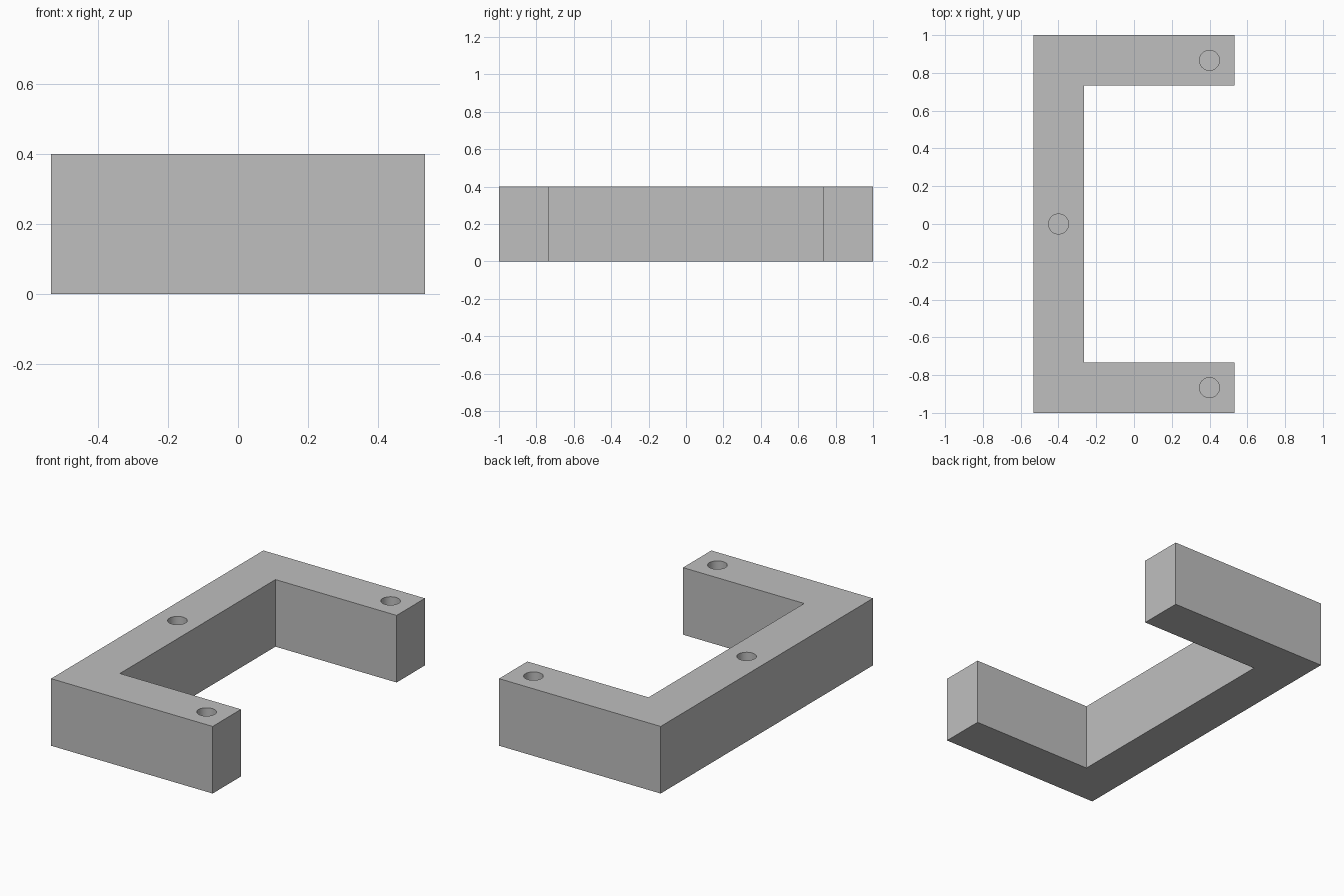
import bpy
import bmesh

if "Cube" in bpy.data.objects:
    bpy.data.objects.remove(bpy.data.objects["Cube"])

# Overall sizes
HALF_X, HALF_Y, HEIGHT = 0.533, 1.0, 0.4
WALL = 0.267
HOLE_RADIUS, HOLE_DEPTH = 0.053, 0.267

grey = bpy.data.materials.new("plain grey")
grey.use_nodes = True
colour = (0.52, 0.52, 0.52, 1)
grey.diffuse_color = colour
grey.node_tree.nodes["Principled BSDF"].inputs["Base Color"].default_value = colour

# C-shaped bracket body: outline extruded upward
inner_x, inner_y = -HALF_X + WALL, HALF_Y - WALL
half = [(HALF_X, inner_y), (HALF_X, HALF_Y), (-HALF_X, HALF_Y)]
outline = half + [(x, -y) for x, y in reversed(half)]
outline += [(inner_x, -inner_y), (inner_x, inner_y)]

bm = bmesh.new()
base = bm.faces.new([bm.verts.new((x, y, 0)) for x, y in outline])
top = bmesh.ops.extrude_face_region(bm, geom=[base], use_keep_orig=True)["geom"]
bmesh.ops.translate(bm, vec=(0, 0, HEIGHT),
                    verts=[v for v in top if isinstance(v, bmesh.types.BMVert)])
bmesh.ops.recalc_face_normals(bm, faces=bm.faces[:])
mesh = bpy.data.meshes.new("bracket_body")
bm.to_mesh(mesh)
bm.free()
mesh.materials.append(grey)
body = bpy.data.objects.new("bracket_body", mesh)
bpy.context.collection.objects.link(body)

# Blind screw holes: one in the middle of the spine, one near each arm end
end_x, arm_y = HALF_X - WALL / 2, HALF_Y - WALL / 2
for x, y in [(-end_x, 0), (end_x, arm_y), (end_x, -arm_y)]:
    bpy.ops.mesh.primitive_cylinder_add(vertices=48, radius=HOLE_RADIUS,
                                        depth=HOLE_DEPTH * 2, location=(x, y, HEIGHT))
    cutter = bpy.context.object
    cutter.name = "hole_cutter"
    cutter.hide_render = True
    cutter.data.materials.append(grey)
    cut = body.modifiers.new("screw_hole", "BOOLEAN")
    cut.operation = "DIFFERENCE"
    cut.solver = "EXACT"
    cut.object = cutter
    bpy.ops.object.select_all(action="DESELECT")
    body.select_set(True)
    bpy.context.view_layer.objects.active = body
    bpy.ops.object.modifier_apply(modifier=cut.name)
    bpy.data.objects.remove(cutter)

bpy.ops.object.shade_smooth_by_angle()
